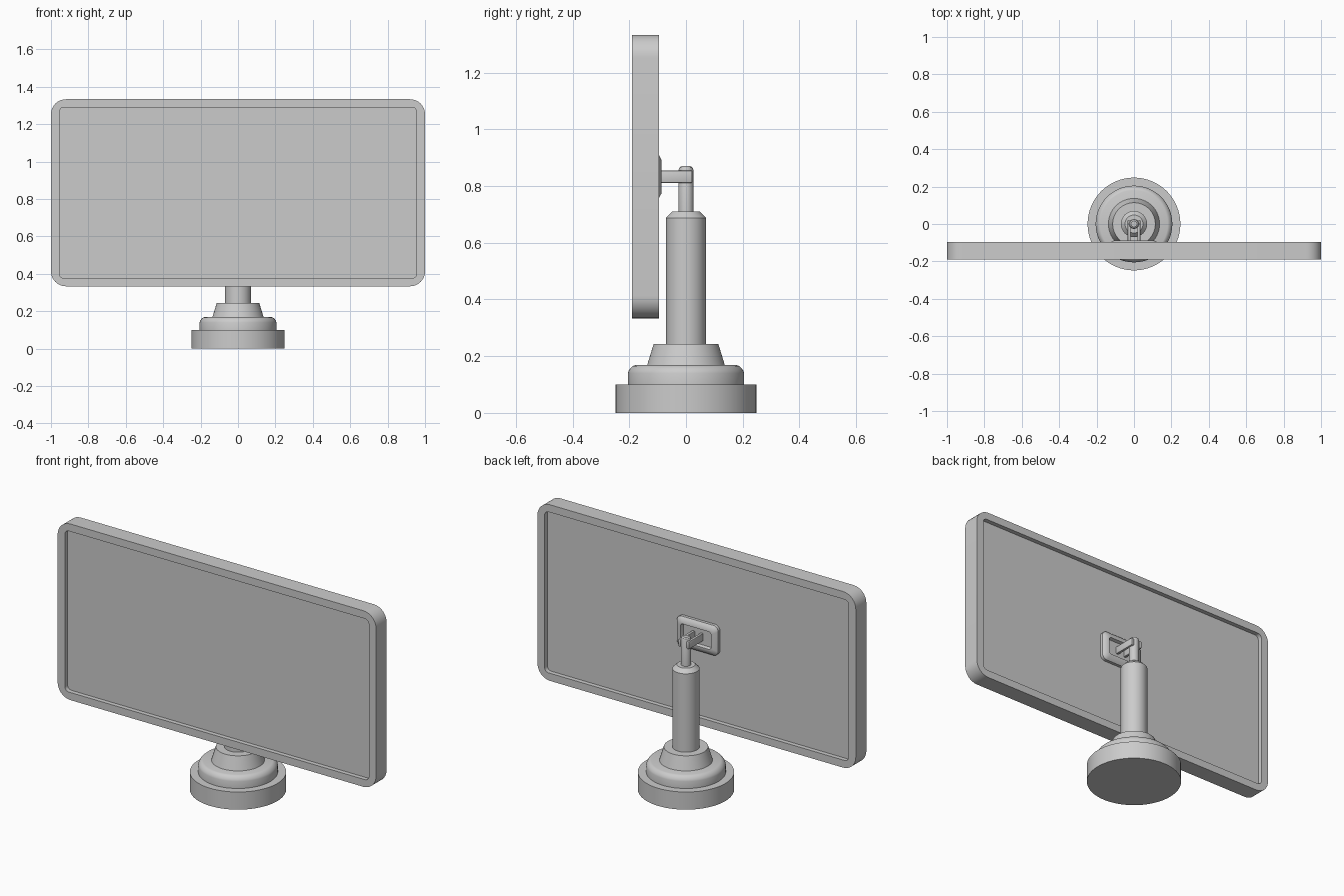
import bpy, bmesh
from math import sin, cos, pi, radians

if "Cube" in bpy.data.objects:
    bpy.data.objects.remove(bpy.data.objects["Cube"])

CZ = 0.833  # height of the screen centre


def finish(name, bm, angle=30):
    bmesh.ops.recalc_face_normals(bm, faces=bm.faces)
    me = bpy.data.meshes.new(name)
    bm.to_mesh(me)
    bm.free()
    ob = bpy.data.objects.new(name, me)
    bpy.context.collection.objects.link(ob)
    bpy.ops.object.select_all(action='DESELECT')
    ob.select_set(True)
    bpy.context.view_layer.objects.active = ob
    bpy.ops.object.shade_smooth_by_angle(angle=radians(angle))
    return ob


def loft(name, rings, close_ends=True):
    """Join rings of points with quads and cap both ends."""
    bm = bmesh.new()
    loops = [[bm.verts.new(p) for p in ring] for ring in rings]
    n = len(loops[0])
    for a, b in zip(loops, loops[1:]):
        for i in range(n):
            j = (i + 1) % n
            bm.faces.new((a[i], a[j], b[j], b[i]))
    bm.faces.new(loops[0])
    bm.faces.new(loops[-1])
    return finish(name, bm)


def circle(r, z, n=64):
    return [(r * cos(2 * pi * i / n), r * sin(2 * pi * i / n), z) for i in range(n)]


def round_rect(hx, hz, r, y, seg=8):
    pts = []
    for k, (sx, sz) in enumerate([(1, 1), (-1, 1), (-1, -1), (1, -1)]):
        for i in range(seg + 1):
            a = (k + i / seg) * pi / 2
            pts.append((sx * (hx - r) + r * cos(a), y, CZ + sz * (hz - r) + r * sin(a)))
    return pts


def lathe(name, profile):
    return loft(name, [circle(r, z) for r, z in profile])


def box(name, x, y, z, bevel):
    bm = bmesh.new()
    bmesh.ops.create_cube(bm, size=1)
    for v in bm.verts:
        v.co = [lo + (c + 0.5) * (hi - lo) for c, (lo, hi) in zip(v.co, (x, y, z))]
    bmesh.ops.bevel(bm, geom=bm.edges[:], offset=bevel, segments=2, profile=0.5, affect='EDGES')
    return finish(name, bm)


# Stepped round base
lathe("base_disc", [(0.248, 0), (0.248, 0.1)])
lathe("base_step", [(0.205, 0.1), (0.205, 0.14), (0.202, 0.149),
                    (0.196, 0.158), (0.188, 0.165), (0.18, 0.168)])
lathe("base_collar", [(0.137, 0.168), (0.114, 0.243)])

# Column and thin upper post
lathe("column", [(0.07, 0.24), (0.07, 0.688), (0.048, 0.71)])
lathe("post", [(0.026, 0.70), (0.026, 0.857), (0.023, 0.865), (0.016, 0.87)])

# Screen: rim with a recessed panel on both sides
inner = (0.955, 0.457, 0.025)
outer = (1.0, 0.5, 0.08)
loft("screen", [round_rect(*inner, -0.165), round_rect(*inner, -0.19),
                round_rect(*outer, -0.19), round_rect(*outer, -0.095),
                round_rect(*inner, -0.095), round_rect(*inner, -0.12)])

# Mounting plate with raised edge and sunken middle
loft("mount_plate", [round_rect(0.13, 0.085, 0.03, -0.121), round_rect(0.13, 0.085, 0.03, -0.103),
                     round_rect(0.122, 0.077, 0.025, -0.096), round_rect(0.105, 0.06, 0.018, -0.087),
                     round_rect(0.095, 0.05, 0.012, -0.087), round_rect(0.09, 0.045, 0.01, -0.105)])

# Fork arms either side of the post
for side, s in (("left", -1), ("right", 1)):
    box(f"fork_arm_{side}", sorted((s * 0.018, s * 0.034)), (-0.11, 0.022), (0.811, 0.854), 0.004)
